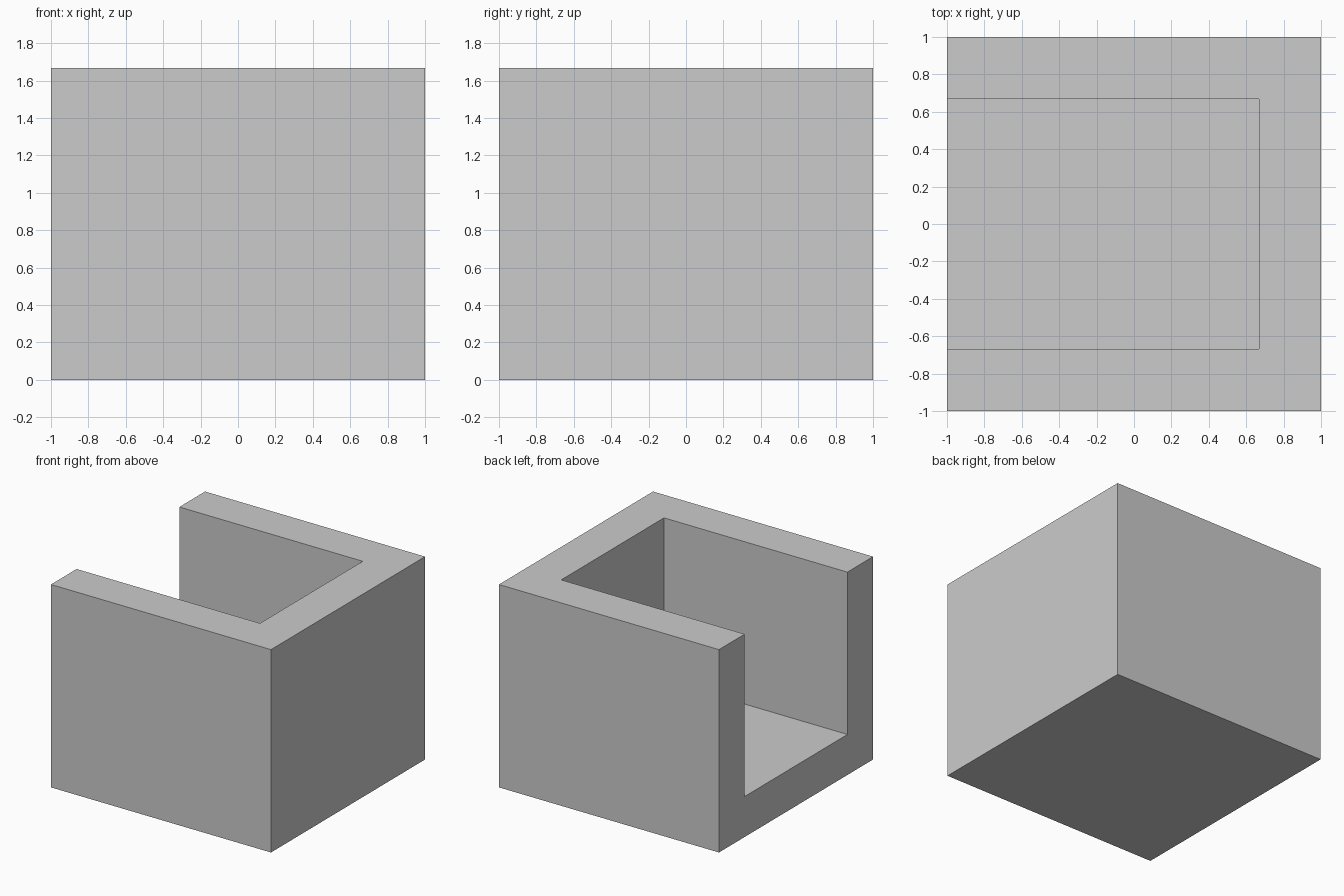
import bpy

if "Cube" in bpy.data.objects:
    bpy.data.objects.remove(bpy.data.objects["Cube"])

HEIGHT = 1.667
WALL = 0.333


def box(name, lo, hi):
    """Axis-aligned box between two corners."""
    centre = [(a + b) / 2 for a, b in zip(lo, hi)]
    bpy.ops.mesh.primitive_cube_add(size=1, location=centre)
    obj = bpy.context.object
    obj.name = name
    obj.scale = [b - a for a, b in zip(lo, hi)]
    bpy.ops.object.transform_apply(location=True, rotation=True, scale=True)
    return obj


# Solid outer block
block = box("open_sided_block", (-1, -1, 0), (1, 1, HEIGHT))

# Cavity, open at the top and on the left side
cavity = box("cavity_cutter", (-1.5, -1 + WALL, WALL), (1 - WALL, 1 - WALL, HEIGHT + 0.5))
cavity.hide_render = True

# Cut the cavity, then discard the cutter
cut = block.modifiers.new("cavity", 'BOOLEAN')
cut.operation = 'DIFFERENCE'
cut.solver = 'EXACT'
cut.object = cavity
bpy.context.view_layer.objects.active = block
bpy.ops.object.modifier_apply(modifier=cut.name)
bpy.data.objects.remove(cavity, do_unlink=True)
